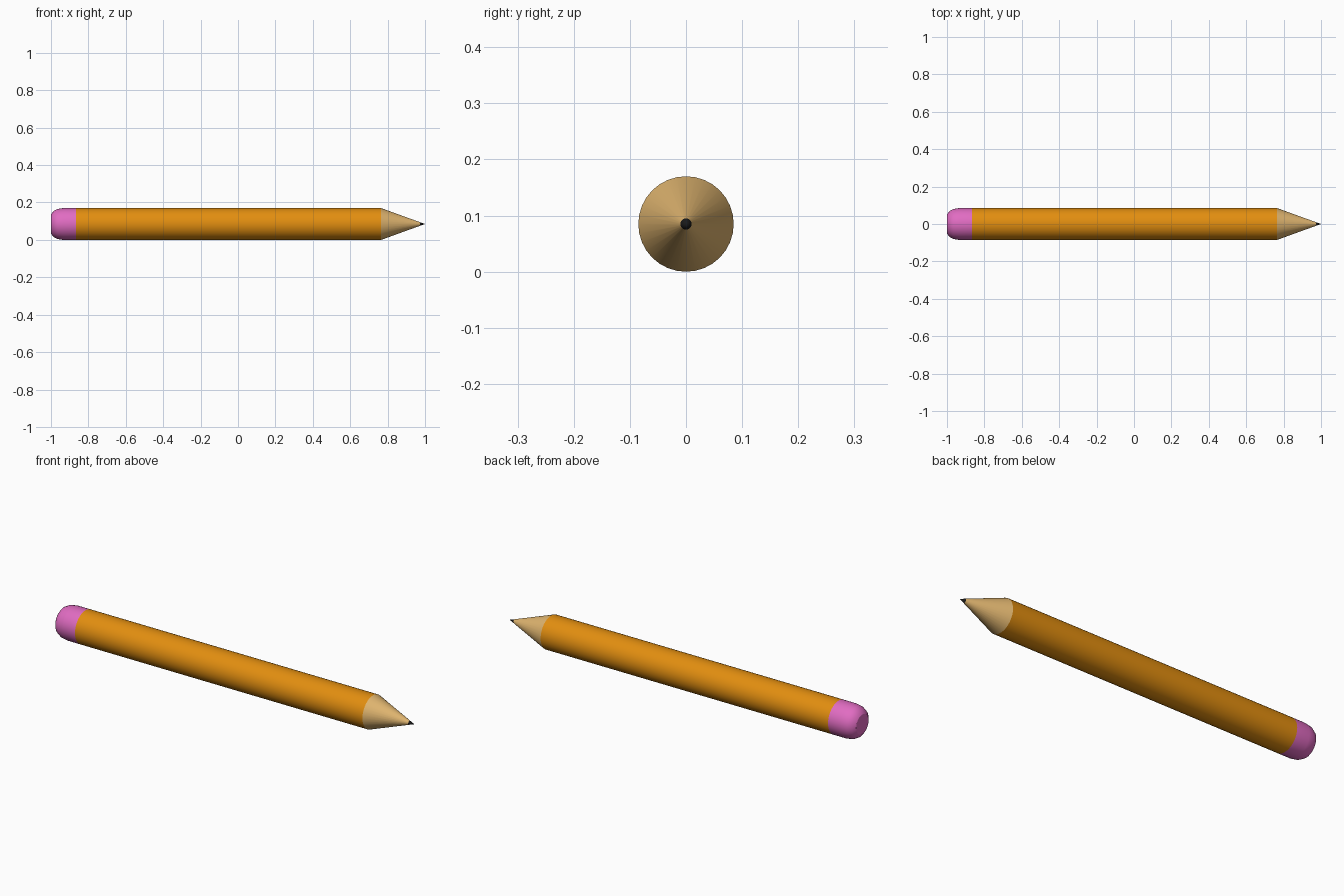
import bpy, bmesh
from math import cos, sin, pi, radians

if "Cube" in bpy.data.objects:
    bpy.data.objects.remove(bpy.data.objects["Cube"])

R = 0.085      # pencil radius
SIDES = 32


def lathe(name, profile, color):
    """Revolve (x, radius) points around the pencil axis; radius 0 makes a pole."""
    bm = bmesh.new()
    rings = []
    for x, r in profile:
        n = SIDES if r > 0 else 1
        rings.append([bm.verts.new((x, r * cos(2 * pi * i / SIDES),
                                    R + r * sin(2 * pi * i / SIDES))) for i in range(n)])
    for a, b in zip(rings, rings[1:]):
        for i in range(SIDES):
            j = (i + 1) % SIDES
            if len(a) == 1:
                bm.faces.new((a[0], b[j], b[i]))
            elif len(b) == 1:
                bm.faces.new((a[i], a[j], b[0]))
            else:
                bm.faces.new((a[i], a[j], b[j], b[i]))
    bmesh.ops.recalc_face_normals(bm, faces=bm.faces)
    # open tubes: make sure normals point away from the axis
    bm.normal_update()
    f = max(bm.faces, key=lambda p: p.calc_area())
    c = f.calc_center_median()
    if f.normal.y * c.y + f.normal.z * (c.z - R) < 0:
        bmesh.ops.reverse_faces(bm, faces=bm.faces)
    mesh = bpy.data.meshes.new(name)
    bm.to_mesh(mesh)
    bm.free()
    obj = bpy.data.objects.new(name, mesh)
    bpy.context.collection.objects.link(obj)
    mat = bpy.data.materials.new(name + "_color")
    mat.diffuse_color = (*color, 1)
    mat.use_nodes = True
    mat.node_tree.nodes["Principled BSDF"].inputs["Base Color"].default_value = mat.diffuse_color
    mesh.materials.append(mat)
    bpy.ops.object.select_all(action='DESELECT')
    obj.select_set(True)
    bpy.context.view_layer.objects.active = obj
    bpy.ops.object.shade_smooth_by_angle(angle=radians(30))
    return obj


# Rounded eraser with a flat end
lathe("eraser", [(-1.0, 0), (-1.0, 0.05), (-0.988, 0.068), (-0.966, 0.08),
                 (-0.935, R), (-0.865, R)], (0.75, 0.15, 0.54))

# Painted barrel
lathe("barrel", [(-0.865, R), (0.765, R)], (0.76, 0.27, 0.005))

# Sharpened wood cone
lathe("wood_cone", [(0.765, R), (0.972, 0.0101)], (0.74, 0.46, 0.16))

# Lead point
lathe("lead_tip", [(0.972, 0.0101), (1.0, 0)], (0.01, 0.01, 0.01))
